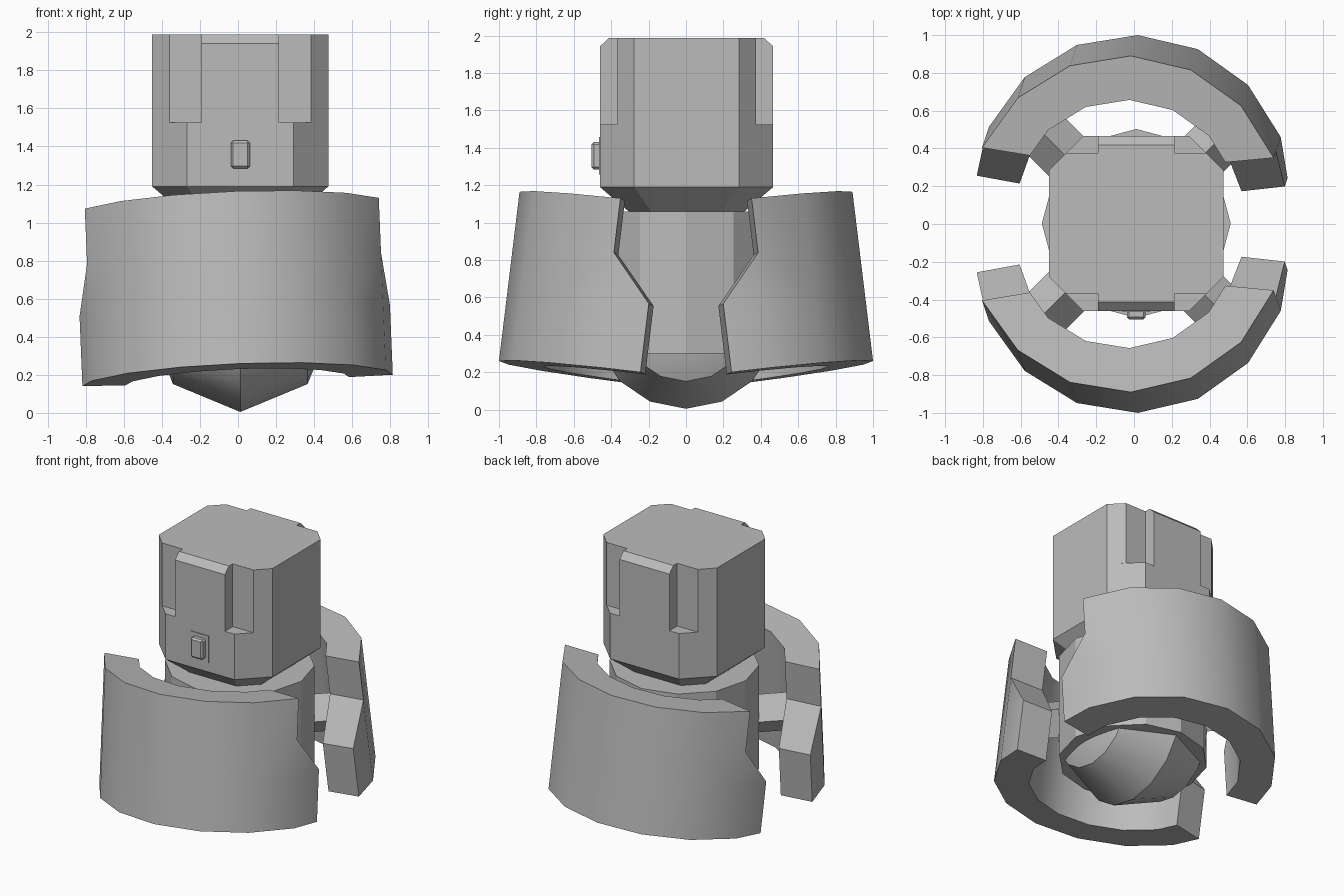
import bpy, bmesh, math
from mathutils import Matrix, Vector

if "Cube" in bpy.data.objects:
    bpy.data.objects.remove(bpy.data.objects["Cube"])

grey = bpy.data.materials.new("mid_grey")
grey.diffuse_color = (0.5, 0.5, 0.5, 1)
grey.use_nodes = True
grey.node_tree.nodes["Principled BSDF"].inputs["Base Color"].default_value = grey.diffuse_color
CX = 0.012  # the core sits very slightly off centre


def finish(bm, name, smooth=False):
    bmesh.ops.remove_doubles(bm, verts=bm.verts, dist=1e-4)
    bmesh.ops.recalc_face_normals(bm, faces=bm.faces)
    me = bpy.data.meshes.new(name)
    bm.to_mesh(me)
    bm.free()
    me.materials.append(grey)
    ob = bpy.data.objects.new(name, me)
    bpy.context.collection.objects.link(ob)
    if smooth:
        bpy.ops.object.select_all(action='DESELECT')
        bpy.context.view_layer.objects.active = ob
        ob.select_set(True)
        bpy.ops.object.shade_smooth_by_angle(angle=math.radians(30))
    return ob


def loft(name, rings):
    """Solid through stacked (outline, z) sections with equal point counts."""
    bm = bmesh.new()
    rows = [[bm.verts.new((x + CX, y + 0.003, z)) for x, y in pts] for pts, z in rings]
    n = len(rows[0])
    for a, b in zip(rows, rows[1:]):
        for i in range(n):
            j = (i + 1) % n
            bm.faces.new((a[i], a[j], b[j], b[i]))
    bm.faces.new(rows[0])
    bm.faces.new(rows[-1])
    return finish(bm, name)


def octagon(h, c):
    k = h - c
    return [(k, -h), (h, -k), (h, k), (k, h), (-k, h), (-h, k), (-h, -k), (-k, -h)]


# Head: chamfered block with a tapered neck, split where the corner notches start
H, C, D, Z0, Z1, Z2 = 0.463, 0.183, 0.372, 1.19, 1.525, 1.987
loft("neck", [(octagon(0.31, 0.12), 1.06), (octagon(H, C), Z0)])
loft("head_lower", [(octagon(H, C), Z0), (octagon(H, C), Z1)])
upper = [(D, -D), (H, C - H), (H, H - C), (D, D), (-D, D), (-H, H - C), (-H, C - H), (-D, -D)]
loft("head_upper", [(upper, Z1), (upper, Z2)])


# Raised panels between the notches, bevelled along the top edge
def panel_outline(y):
    return [(-0.203, -D), (0.203, -D), (0.203, -y), (-0.203, -y)]


for name, s in (("front_panel", 1), ("back_panel", -1)):
    loft(name, [([(x, y * s) for x, y in panel_outline(w)], z)
                for w, z in ((H, Z1), (H, 1.942), (0.415, Z2))])

# Twelve-sided core
core = [(0.5 * math.cos(math.radians(30 * i)), 0.5 * math.sin(math.radians(30 * i))) for i in range(12)]
loft("core", [(core, 0.3), (core, 1.06)])

# Low ball under the core, poles pointing sideways
bm = bmesh.new()
bmesh.ops.create_uvsphere(bm, u_segments=16, v_segments=4, radius=0.5,
                          matrix=Matrix.Translation((CX, 0, 0.505)) @ Matrix.Rotation(math.pi / 2, 4, 'Y'))
finish(bm, "ball", True)

# Curved shells: ring segments with stepped ends, tilted outward
STEP = 22.5


def on_ring(radius, deg):
    half = STEP / 2
    r = radius * math.cos(math.radians(half)) / math.cos(math.radians(abs(deg) % STEP - half))
    a = math.radians(deg)
    return Vector((r * math.sin(a), -r * math.cos(a), 0))


R_OUT, R_IN = 0.837, 0.602
# height, outer end angle, inner end angle
LEVELS = [(0, 82.8, 83.3), (0.369, 82.8, 83.3), (0.62, 67.5, 61), (0.912, 67.5, 61)]
tilt = (Matrix.Rotation(math.radians(2), 4, 'Z') @ Matrix.Rotation(math.radians(-2.1), 4, 'Y')
        @ Matrix.Rotation(math.radians(-7), 4, 'X'))
place = (Matrix.Translation((0.02, -1.0, 0.26)) @ tilt @ Matrix.Translation((0, R_OUT, 0)))


def shell(name, side):
    bm = bmesh.new()
    cols = [-90] + [STEP * i for i in range(-3, 4)] + [90]

    def point(radius, end, deg, z):
        p = on_ring(radius, max(-end, min(end, deg)))
        p.z = z
        p = place @ p
        p.y *= side
        return bm.verts.new(p)

    out = [[point(R_OUT, eo, d, z) for d in cols] for z, eo, ei in LEVELS]
    inn = [[point(R_IN, ei, d, z) for d in cols] for z, eo, ei in LEVELS]
    for k in range(3):
        for g in (out, inn):
            for i in range(8):
                bm.faces.new((g[k][i], g[k][i + 1], g[k + 1][i + 1], g[k + 1][i]))
        for i in (0, 8):
            bm.faces.new((out[k][i], inn[k][i], inn[k + 1][i], out[k + 1][i]))
    for k in (0, 3):
        for i in range(8):
            bm.faces.new((out[k][i], out[k][i + 1], inn[k][i + 1], inn[k][i]))
    finish(bm, name, True)


shell("front_shell", 1)
shell("back_shell", -1)

# Diamond-section struts joining the core to the shells
for i, name in enumerate(("back_right", "back_left", "front_left", "front_right")):
    a = math.radians(45 + 90 * i)
    bm = bmesh.new()
    bmesh.ops.create_cone(bm, cap_ends=True, segments=4, radius1=0.14, radius2=0.14, depth=0.32,
                          matrix=Matrix.Translation((0.56 * math.cos(a), 0.56 * math.sin(a), 0.65))
                          @ Matrix.Rotation(a, 4, 'Z') @ Matrix.Rotation(math.pi / 2, 4, 'Y'))
    finish(bm, name + "_strut")


# Button on a thin backing plate
def box(name, size, loc, bevel=0):
    bm = bmesh.new()
    bmesh.ops.create_cube(bm, size=1, matrix=Matrix.Translation(loc) @ Matrix.Diagonal((*size, 1)))
    if bevel:
        bmesh.ops.bevel(bm, geom=bm.edges[:], offset=bevel, segments=1, affect='EDGES')
    return finish(bm, name)


box("button_plate", (0.145, 0.008, 0.2), (CX, -H + 0.001, 1.357))
box("button", (0.1, 0.06, 0.146), (CX, -0.475, 1.357), 0.012)
